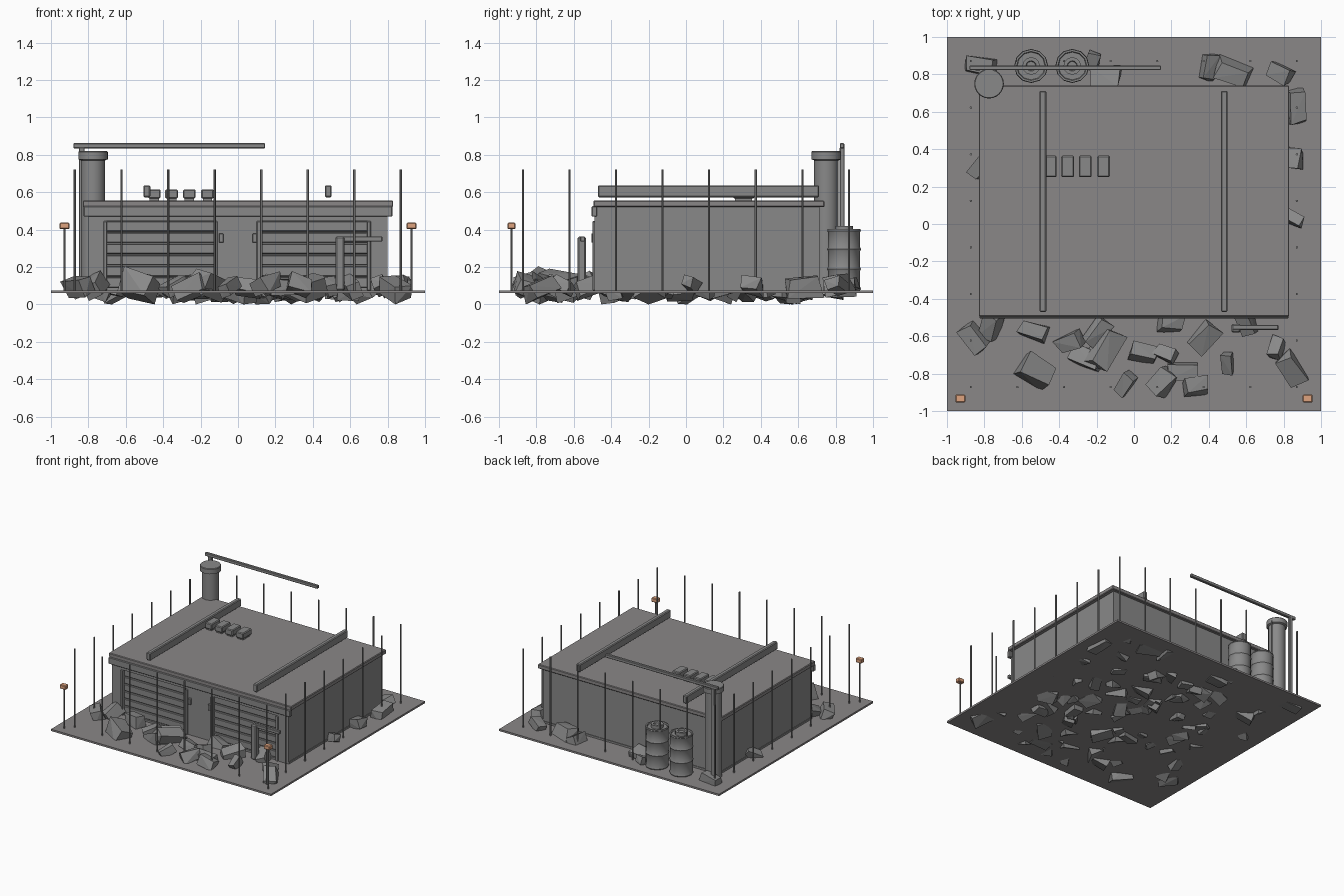
import bpy, bmesh, math, random
from mathutils import Vector, Euler

if "Cube" in bpy.data.objects:
    bpy.data.objects.remove(bpy.data.objects["Cube"])

random.seed(7)
G = 0.075  # top of the ground slab


def material(name, rgb):
    m = bpy.data.materials.new(name)
    m.diffuse_color = (*rgb, 1)
    m.use_nodes = True
    m.node_tree.nodes["Principled BSDF"].inputs["Base Color"].default_value = m.diffuse_color
    return m


CONCRETE = material("warm grey concrete", (0.255, 0.243, 0.245))
METAL = material("grey metal", (0.25, 0.25, 0.25))
ORANGE = material("orange lamp", (0.74, 0.37, 0.21))


def finish(name, bm, mat, smooth=False):
    mesh = bpy.data.meshes.new(name)
    bm.to_mesh(mesh)
    bm.free()
    mesh.materials.append(mat)
    ob = bpy.data.objects.new(name, mesh)
    bpy.context.collection.objects.link(ob)
    if smooth:
        bpy.ops.object.select_all(action='DESELECT')
        ob.select_set(True)
        bpy.context.view_layer.objects.active = ob
        bpy.ops.object.shade_smooth_by_angle(angle=math.radians(35))
    return ob


def box(name, x, y, z, mat, bevel=0.0):
    """Box from (min, max) ranges, with optional chamfered edges."""
    bm = bmesh.new()
    bmesh.ops.create_cube(bm, size=1)
    for v in bm.verts:
        v.co = Vector([(r[0] + r[1]) / 2 + c * (r[1] - r[0]) for r, c in zip((x, y, z), v.co)])
    if bevel:
        bmesh.ops.bevel(bm, geom=bm.edges[:], offset=bevel, segments=1, affect='EDGES')
    return finish(name, bm, mat)


def lathe(name, x, y, profile, sides, mat, smooth=True):
    """Turned solid from (radius, height) pairs, capped at both ends."""
    bm = bmesh.new()
    rings = [[bm.verts.new((x + r * math.cos(2 * math.pi * i / sides),
                            y + r * math.sin(2 * math.pi * i / sides), z))
              for i in range(sides)] for r, z in profile]
    for a, b in zip(rings, rings[1:]):
        for i in range(sides):
            j = (i + 1) % sides
            bm.faces.new((a[i], a[j], b[j], b[i]))
    bm.faces.new(rings[0][::-1])
    bm.faces.new(rings[-1])
    return finish(name, bm, mat, smooth)


def chunk(bm, x, y, z, size):
    """One broken block: a squashed, jittered, tumbled cube."""
    part = bmesh.new()
    bmesh.ops.create_cube(part, size=2)
    scale = Vector((size, size * random.uniform(.5, .75), size * random.uniform(.5, .7)))
    rot = Euler((random.uniform(-.5, .5), random.uniform(-.5, .5), random.uniform(0, 6.28))).to_matrix()
    pts = []
    for v in part.verts:
        p = Vector([c * s * random.uniform(.7, 1.05) for c, s in zip(v.co, scale)])
        p = rot @ p + Vector((x, y, z))
        pts.append(Vector((p.x, p.y, max(p.z, 0))))
    part.free()
    verts = [bm.verts.new(p) for p in pts]
    hull = bmesh.ops.convex_hull(bm, input=verts)
    bmesh.ops.delete(bm, geom=[v for v in hull["geom_interior"] if isinstance(v, bmesh.types.BMVert)],
                     context='VERTS')


# Ground slab
box("ground_slab", (-1, 1), (-1, 1), (0.06, G), CONCRETE)

# Building shell
box("building_body", (-.80, .80), (-.46, .715), (G, .525), METAL)
for n, x in (("left", (-.80, -.71)), ("middle", (-.12, .11)), ("right", (.70, .80))):
    box(n + "_front_pier", x, (-.49, -.455), (G, .525), METAL)
box("door_header", (-.80, .80), (-.49, -.455), (.445, .525), METAL)
box("base_trim", (-.805, .805), (-.485, .72), (G, .09), METAL)
box("roof_slab", (-.83, .83), (-.495, .74), (.52, .555), CONCRETE, .005)
box("front_fascia", (-.825, .825), (-.505, -.475), (.47, .525), METAL, .004)

# Slatted roller doors with side rails and wall switch boxes
for n, x0, x1 in (("left", -.71, -.12), ("right", .11, .70)):
    for i in range(6):
        z = .09 + i * .06
        box(f"{n}_door_slat_{i}", (x0, x1), (-.475, -.455), (z, z + .054), METAL, .004)
    for i, x in enumerate((x0, x1)):
        box(f"{n}_door_rail_{i}", (x - .01, x + .01), (-.5, -.46), (G, .445), METAL, .003)
for s in (-1, 1):
    box("switch_box", (s * .09 - .012, s * .09 + .012), (-.505, -.485), (.33, .38), METAL, .003)

# Roof beams and vents
for x in (-.487, .483):
    box("roof_beam", (x - .018, x + .018), (-.47, .712), (.573, .637), METAL, .006)
for x in (-.448, -.355, -.26, -.163):
    box("vent_base", (x - .025, x + .025), (.262, .353), (.55, .58), METAL)
    box("vent_cap", (x - .034, x + .034), (.25, .365), (.567, .615), METAL, .006)

# Chimney, mast and long boom
lathe("chimney", -.775, .75, [(.065, G), (.065, .77), (.079, .776), (.079, .815), (.075, .82)], 24, METAL)
box("mast", (-.85, -.82), (.822, .848), (G, .84), METAL, .003)
box("boom", (-.88, .145), (.823, .847), (.835, .862), METAL, .004)

# Oil drums
for x in (-.55, -.33):
    lathe("oil_drum", x, .845, [(.086, G), (.09, .082), (.086, .095), (.086, .18), (.091, .19), (.086, .2),
                                (.086, .285), (.091, .295), (.086, .305), (.086, .385), (.09, .393),
                                (.088, .402), (.078, .402), (.074, .392), (.047, .392), (.047, .42),
                                (.028, .42), (.024, .41)], 12, METAL)

# Fence pickets around the perimeter
for i in range(8):
    for j in range(8):
        if i in (0, 7) or j in (0, 7):
            lathe("fence_picket", -.872 + i * .249, -.872 + j * .249, [(.0065, G - .01), (.0065, .722)], 6, METAL)

# Corner lamps on poles
for s in (-1, 1):
    lathe("lamp_pole", s * .928, -.933, [(.006, G), (.006, .41)], 6, METAL)
    box("lamp_head", (s * .928 - .027, s * .928 + .027), (-.954, -.912), (.403, .437), ORANGE, .005)

# Broken barrier by the right door
box("barrier_post", (.52, .57), (-.58, -.535), (G, .362), METAL, .008)
box("barrier_bar", (.525, .772), (-.566, -.54), (.336, .364), METAL, .004)

# Rubble around the building: x, y, half length
ROCKS = [(-.85, -.61, .09), (-.76, -.54, .08), (-.54, -.57, .08), (-.52, -.79, .1), (-.34, -.63, .08),
         (-.2, -.58, .08), (-.25, -.72, .09), (-.16, -.67, .11), (.05, -.69, .08), (.17, -.69, .06),
         (.19, -.53, .07), (.38, -.61, .1), (-.05, -.86, .07), (.15, -.84, .08), (.27, -.79, .09),
         (.33, -.87, .07), (.5, -.74, .06), (.76, -.66, .06), (.84, -.78, .09), (.6, -.52, .08),
         (.4, .84, .08), (.53, .81, .1), (.78, .81, .07), (.87, .63, .1), (.83, .35, .08),
         (.85, .03, .06), (-.82, .3, .07), (-.82, .85, .09), (-.15, .79, .08), (-.22, .87, .06)]
bm = bmesh.new()
for x, y, r in ROCKS:
    chunk(bm, x, y, random.uniform(.085, .11), r)
# Debris sunk under the building, poking below the slab
for i in range(55):
    chunk(bm, random.uniform(-.72, .72), random.uniform(-.4, .64), random.uniform(.07, .085),
          random.uniform(.045, .085))
bmesh.ops.recalc_face_normals(bm, faces=bm.faces[:])
min(bm.verts, key=lambda v: v.co.z).co.z = 0
finish("rubble", bm, METAL)
